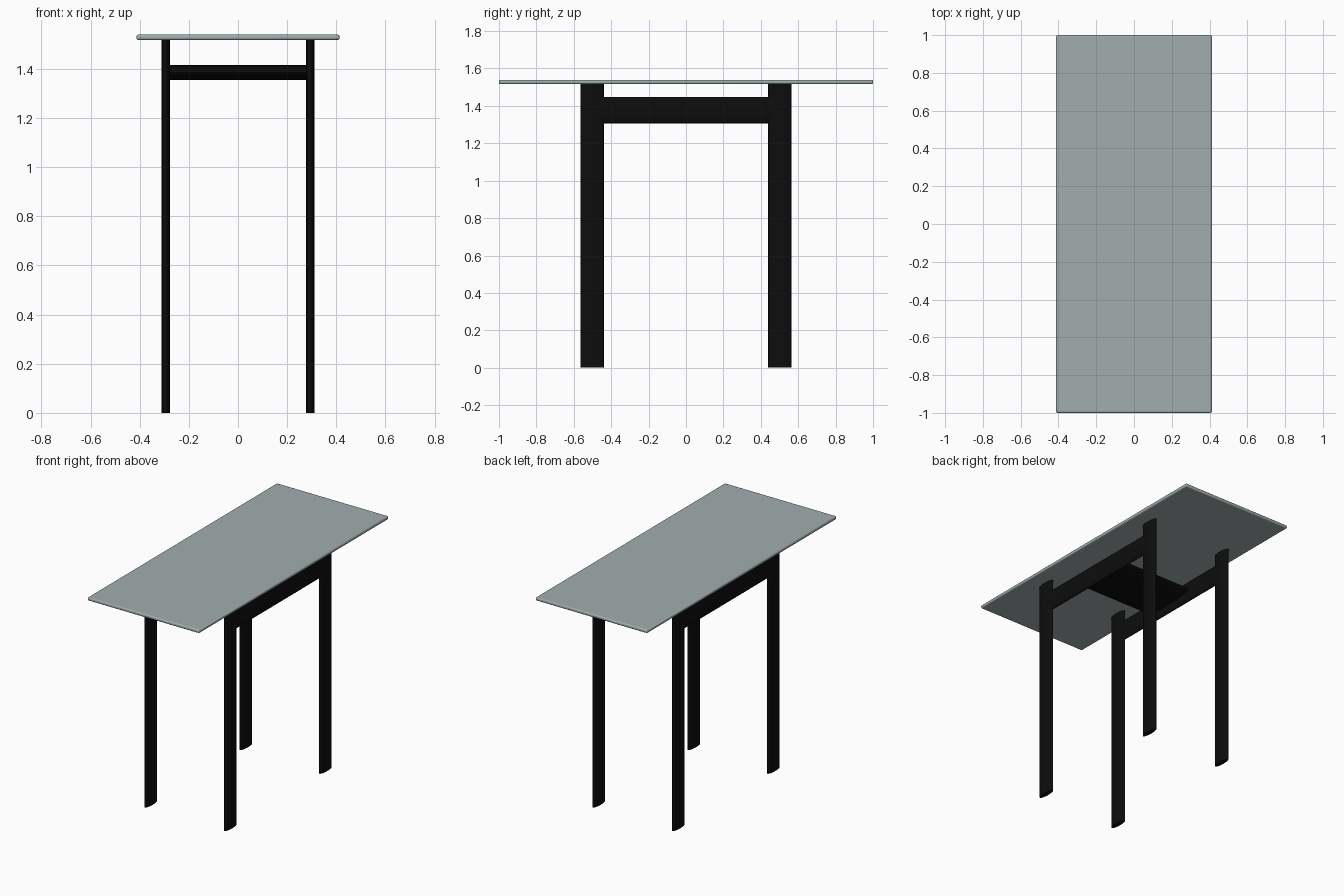
import bpy, math

if "Cube" in bpy.data.objects:
    bpy.data.objects.remove(bpy.data.objects["Cube"])

def material(name, rgb):
    m = bpy.data.materials.new(name)
    m.diffuse_color = (*rgb, 1)
    m.use_nodes = True
    m.node_tree.nodes["Principled BSDF"].inputs["Base Color"].default_value = m.diffuse_color
    return m

black = material("black_metal", (0.004, 0.004, 0.004))
glass = material("grey_glass", (0.36, 0.42, 0.42))

def oval_bar(name, loc, size, axis):
    """Elliptical bar of given x/y/z size running along an axis."""
    rot = {"x": (0, math.pi / 2, 0), "y": (math.pi / 2, 0, 0), "z": (0, 0, 0)}[axis]
    bpy.ops.mesh.primitive_cylinder_add(vertices=48, radius=0.5, depth=1, rotation=rot)
    ob = bpy.context.object
    ob.name = name
    bpy.ops.object.transform_apply(location=False, rotation=True, scale=False)
    ob.scale = size
    ob.location = loc
    bpy.ops.object.transform_apply(location=False, rotation=False, scale=True)
    bpy.ops.object.shade_smooth_by_angle(angle=math.radians(40))
    ob.data.materials.append(black)
    return ob

# table top with bevelled rim
bpy.ops.mesh.primitive_cube_add(size=1, location=(0, 0, 1.528))
top = bpy.context.object
top.name = "table_top"
top.scale = (0.826, 2.0, 0.022)
bpy.ops.object.transform_apply(location=False, rotation=False, scale=True)
top.data.materials.append(glass)
bev = top.modifiers.new("rim", "BEVEL")
bev.width = 0.008
bev.segments = 3
bpy.ops.object.shade_smooth_by_angle(angle=math.radians(30))

# legs and long side rails
for sx, side in ((-1, "left"), (1, "right")):
    for sy, end in ((-1, "front"), (1, "back")):
        oval_bar(f"{end}_{side}_leg", (sx * 0.294, sy * 0.502, 0.7585), (0.033, 0.125, 1.517), "z")
    oval_bar(f"{side}_rail", (sx * 0.294, 0, 1.377), (0.033, 0.95, 0.14), "y")

# wide flat crosspiece between the rails
oval_bar("crosspiece", (0, 0, 1.385), (0.588, 0.40, 0.06), "x")
